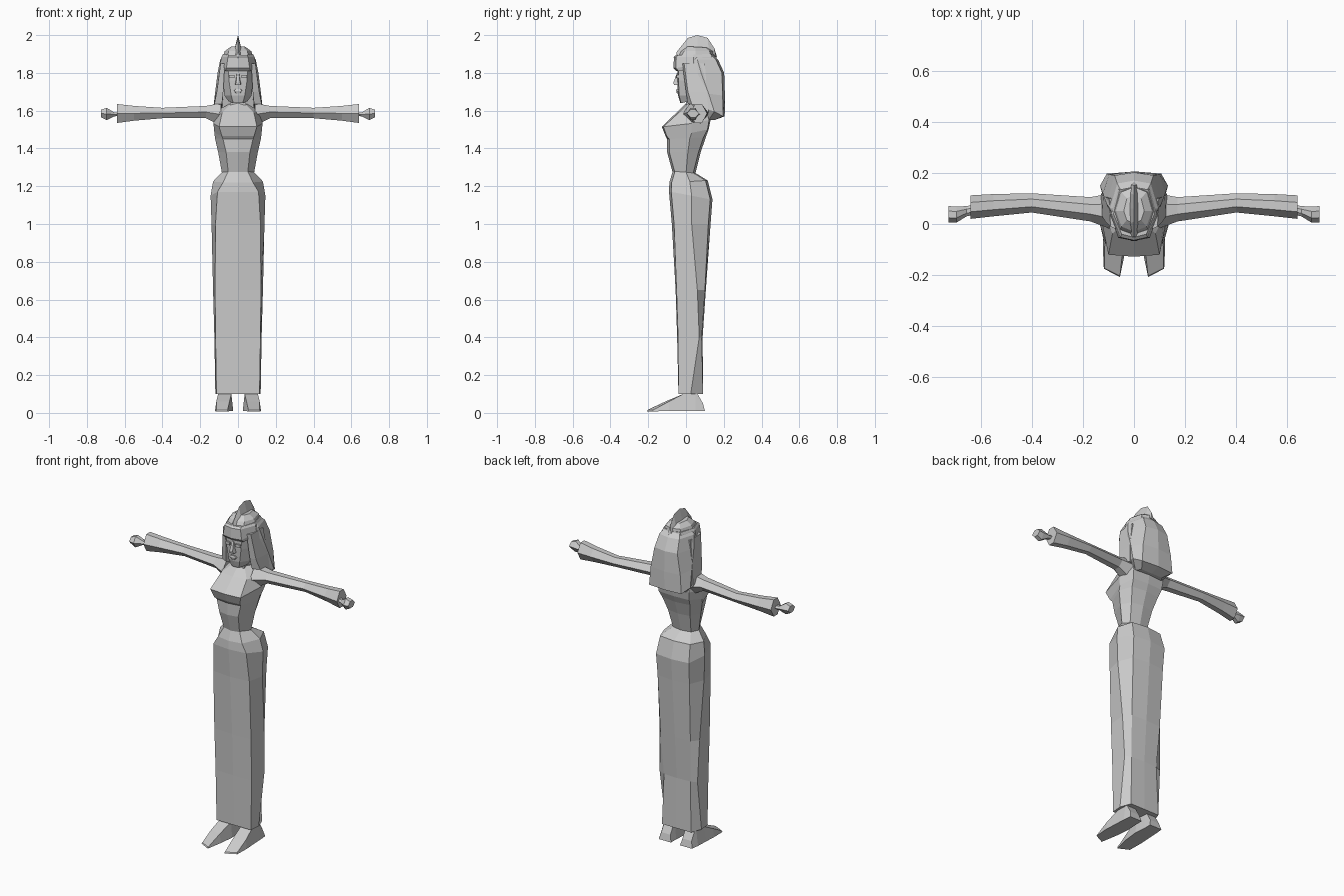
import bpy, bmesh
from mathutils import Vector

grey = bpy.data.materials.new("plain grey")
grey.diffuse_color = (0.6, 0.6, 0.6, 1)


def finish(name, bm, mirror=False):
    bmesh.ops.recalc_face_normals(bm, faces=bm.faces)
    mesh = bpy.data.meshes.new(name)
    bm.to_mesh(mesh)
    bm.free()
    mesh.materials.append(grey)
    obj = bpy.data.objects.new(name, mesh)
    bpy.context.collection.objects.link(obj)
    if mirror:
        obj.modifiers.new("mirror", 'MIRROR').use_clip = False
    return obj


def loft(name, rings, mirror=False):
    """Skin a list of equal-length point rings and cap both ends."""
    bm = bmesh.new()
    loops = [[bm.verts.new(p) for p in r] for r in rings]
    n = len(loops[0])
    for a, b in zip(loops, loops[1:]):
        for i in range(n):
            j = (i + 1) % n
            bm.faces.new((a[i], a[j], b[j], b[i]))
    bm.faces.new(loops[0][::-1])
    bm.faces.new(loops[-1])
    return finish(name, bm, mirror)


def ring(zf, zb, yf, yb, w, ys, ff=0.8, bf=0.7, bow=0.012):
    """Symmetric eight-point cross-section, front and back at their own heights."""
    zs = zf + (zb - zf) * 0.5
    return [(0, yf, zf), (w * ff, yf + bow, zf), (w, ys, zs), (w * bf, yb - bow, zb),
            (0, yb, zb), (-w * bf, yb - bow, zb), (-w, ys, zs), (-w * ff, yf + bow, zf)]


def box_ring_x(x, y0, y1, z0, z1, c=0.3):
    """Six-sided arm section in the yz plane."""
    zm = (z0 + z1) / 2
    dy = (y1 - y0) * c
    return [(x, y0, zm), (x, y0 + dy, z0), (x, y1 - dy, z0),
            (x, y1, zm), (x, y1 - dy, z1), (x, y0 + dy, z1)]


def quad(z, w0, w1, y0, y1):
    """Four-sided section: front width w0, back width w1."""
    return [(-w0, y0, z), (w0, y0, z), (w1, y1, z), (-w1, y1, z)]


# long skirt with hips
loft("skirt", [
    ring(.10, .10, -.04, .09, .12, .025, .95, .8, 0),
    ring(.40, .40, -.047, .088, .125, .07, .95, .7, .005),
    ring(.65, .65, -.055, .105, .132, .06, .92, .75, .005),
    ring(1.0, 1.0, -.075, .13, .14, .03, .85, .75),
    ring(1.17, 1.13, -.09, .14, .145, .03, .75, .75),
    ring(1.22, 1.23, -.088, .115, .132, .02, .6, .75),
    ring(1.28, 1.27, -.07, .05, .085, .0, .6, .7)])

# torso with overhanging chest
loft("torso", [
    ring(1.27, 1.27, -.07, .05, .085, .0, .6, .7),
    ring(1.38, 1.38, -.1, .078, .105, .01, .6, .7),
    ring(1.45, 1.46, -.1, .105, .122, .02, .65, .75),
    ring(1.465, 1.50, -.108, .12, .125, .03, .68, .8, .006),
    ring(1.515, 1.55, -.128, .13, .13, .03, .77, .8, .008),
    ring(1.59, 1.60, -.05, .12, .12, .04, .7, .8),
    ring(1.64, 1.63, .0, .09, .05, .04, .7, .7)])

# neck
loft("neck", [quad(1.6, .045, .045, 0, .09), quad(1.70, .035, .035, .0, .08)])

# sleeves and hands
loft("arm", [
    box_ring_x(.09, -.02, .12, 1.52, 1.64),
    box_ring_x(.17, .01, .105, 1.56, 1.625),
    box_ring_x(.40, .045, .12, 1.56, 1.615),
    box_ring_x(.55, .03, .117, 1.547, 1.625),
    box_ring_x(.64, .02, .112, 1.535, 1.635)], True)
loft("hand", [
    box_ring_x(.63, .035, .075, 1.572, 1.592),
    box_ring_x(.655, .03, .07, 1.57, 1.59),
    box_ring_x(.695, .005, .068, 1.55, 1.615),
    box_ring_x(.725, .005, .07, 1.565, 1.605)], True)

# feet: heel block running down to a pointed toe
loft("foot", [
    [(.03, .10, .01), (.11, .10, .01), (.10, .09, .05), (.04, .09, .05)],
    [(.03, .05, .01), (.115, .05, .01), (.10, .05, .12), (.04, .05, .12)],
    [(.025, -.02, .01), (.118, -.02, .01), (.105, -.015, .10), (.035, -.015, .10)],
    [(.035, -.11, .01), (.122, -.09, .01), (.115, -.09, .06), (.045, -.11, .06)],
    [(.055, -.207, .008), (.118, -.175, .008), (.115, -.173, .016), (.055, -.203, .016)]], True)

# face with jaw
loft("face", [
    ring(1.64, 1.66, -.03, .07, .05, .02, .5, .8, .004),
    ring(1.68, 1.68, -.042, .1, .072, .02, .5, .8, .006),
    ring(1.76, 1.76, -.046, .12, .08, .02, .6, .8, .006),
    ring(1.86, 1.86, -.046, .12, .082, .02, .65, .8, .008)])

# nose, lips and eyes
loft("nose", [quad(1.735, .016, .018, -.064, -.03), quad(1.75, .01, .016, -.066, -.03),
              quad(1.80, .005, .008, -.048, -.03)])
loft("lips", [quad(1.69, .008, .01, -.048, -.03), quad(1.705, .02, .022, -.052, -.03),
              quad(1.715, .012, .02, -.049, -.03)])
loft("eye", [[(x, y, z) for x, y in ((.018, -.053), (.048, -.05), (.048, -.03), (.018, -.03))]
             for z in (1.773, 1.79)], True)

# long hair falling behind the shoulders
loft("back_hair", [
    ring(1.55, 1.55, .09, .15, .09, .12, .8, .8, 0),
    ring(1.62, 1.57, .07, .205, .133, .15, .85, .8, .008),
    ring(1.70, 1.68, .05, .206, .122, .12, .85, .8),
    ring(1.80, 1.80, .02, .202, .108, .08, .85, .7),
    ring(1.87, 1.87, -.01, .17, .094, .06, .8, .7),
    ring(1.90, 1.90, -.01, .14, .07, .06, .8, .7)])

# locks framing the face
loft("side_lock", [
    [(.085, .01, 1.635), (.125, .03, 1.635), (.13, .12, 1.59), (.085, .12, 1.59)],
    [(.078, .0, 1.70), (.112, .01, 1.70), (.12, .11, 1.70), (.08, .11, 1.70)],
    [(.07, -.02, 1.85), (.092, -.01, 1.85), (.097, .1, 1.85), (.07, .1, 1.85)]], True)

# headband: stepped ring around the brow
loft("headband", [
    ring(1.81, 1.84, -.052, .13, .088, .04, .75, .7),
    ring(1.825, 1.86, -.066, .14, .095, .04, .65, .7),
    ring(1.885, 1.885, -.064, .148, .088, .04, .6, .7),
    ring(1.895, 1.90, -.052, .145, .08, .04, .6, .7)])

# cap dome
loft("cap", [
    ring(1.88, 1.88, -.05, .15, .083, .05, .7, .7, .02),
    ring(1.915, 1.915, -.03, .145, .07, .05, .7, .7, .02),
    ring(1.94, 1.935, .0, .115, .04, .05, .7, .7, .015)])

# thin crest along the top
loft("crest", [
    [(0, -.066, 1.88), (.014, -.05, 1.88), (0, -.05, 1.91), (-.014, -.05, 1.88)],
    [(0, .0, 1.90), (.02, .0, 1.92), (0, .01, 1.985), (-.02, .0, 1.92)],
    [(0, .06, 1.90), (.018, .06, 1.93), (0, .06, 2.0), (-.018, .06, 1.93)],
    [(0, .12, 1.90), (.016, .12, 1.92), (0, .115, 1.985), (-.016, .12, 1.92)],
    [(0, .165, 1.88), (.01, .155, 1.89), (0, .15, 1.93), (-.01, .155, 1.89)]])
